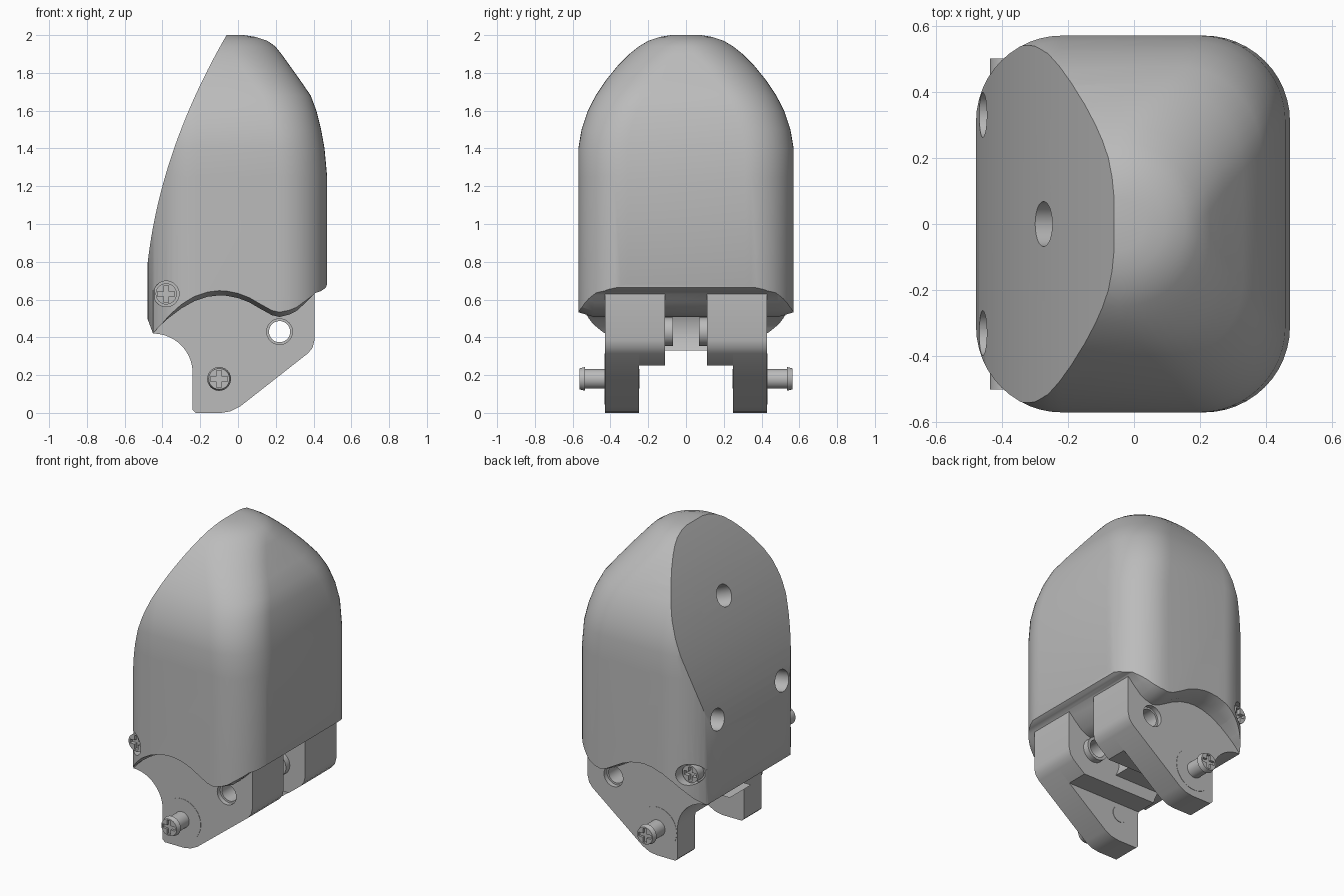
import bpy, bmesh, math
from mathutils import Vector

old = bpy.data.objects.get("Cube")
if old:
    bpy.data.objects.remove(old, do_unlink=True)

grey = bpy.data.materials.new("matte grey")
grey.use_nodes = True
grey.diffuse_color = (0.5, 0.5, 0.5, 1)
grey.node_tree.nodes["Principled BSDF"].inputs["Base Color"].default_value = (0.5, 0.5, 0.5, 1)


def finish(name, bm):
    bmesh.ops.recalc_face_normals(bm, faces=bm.faces)
    mesh = bpy.data.meshes.new(name)
    bm.to_mesh(mesh)
    bm.free()
    mesh.materials.append(grey)
    ob = bpy.data.objects.new(name, mesh)
    bpy.context.collection.objects.link(ob)
    return ob


def loft(name, rings):
    bm = bmesh.new()
    loops = [[bm.verts.new(p) for p in ring] for ring in rings]
    n = len(loops[0])
    for a, b in zip(loops, loops[1:]):
        for i in range(n):
            j = (i + 1) % n
            bm.faces.new((a[i], a[j], b[j], b[i]))
    bm.faces.new(loops[0])
    bm.faces.new(loops[-1])
    return finish(name, bm)


def prism(name, pts, y0, y1, lift=0.0):
    return loft(name, [[(x, y0, z) for x, z in pts], [(x, y1, z + lift) for x, z in pts]])


def rod(name, start, end, r, r2=None, seg=40):
    start, end = Vector(start), Vector(end)
    rot = (end - start).to_track_quat('Z', 'Y')
    rings = []
    for p, rad in ((start, r), (end, r2 or r)):
        rings.append([p + rot @ Vector((rad * math.cos(2 * math.pi * i / seg),
                                        rad * math.sin(2 * math.pi * i / seg), 0))
                      for i in range(seg)])
    return loft(name, rings)


def cut(target, cutter):
    mod = target.modifiers.new("cut", 'BOOLEAN')
    mod.operation = 'DIFFERENCE'
    mod.solver = 'EXACT'
    mod.object = cutter
    bpy.context.view_layer.objects.active = target
    bpy.ops.object.modifier_apply(modifier=mod.name)
    bpy.data.objects.remove(cutter, do_unlink=True)


def cross_slot(target, x, z, y0, y1, size):
    a, b = size, size * 0.28
    plus = [(b, a), (-b, a), (-b, b), (-a, b), (-a, -b), (-b, -b),
            (-b, -a), (b, -a), (b, -b), (a, -b), (a, b), (b, b)]
    cut(target, prism("slot", [(x + u, z + v) for u, v in plus], y0, y1))


def arc(cx, cz, r, a0, a1, n=14):
    return [(cx + r * math.cos(math.radians(a0 + (a1 - a0) * i / n)),
             cz + r * math.sin(math.radians(a0 + (a1 - a0) * i / n))) for i in range(n + 1)]


# Shell: stacked rounded rectangles (height, half width, back limit)
levels = [(0.3, .57, .472), (1.25, .57, .472), (1.4, .57, .458), (1.5, .553, .44),
          (1.6, .52, .415), (1.68, .478, .385), (1.76, .425, .33), (1.84, .36, .273),
          (1.9, .3, .23), (1.94, .25, .198), (1.97, .2, .155), (1.99, .14, .095), (2.0, .08, .03)]
rings = []
for z, w, back in levels:
    r = min(0.26, w * 0.97)
    ring = []
    for sx, sy, a in ((1, 1, 0), (-1, 1, 90), (-1, -1, 180), (1, -1, 270)):
        cx = back - r if sx > 0 else -0.478 + r
        ring += [(x, y, z) for x, y in arc(cx, sy * (w - r), r, a, a + 90, 12)]
    rings.append(ring)
shell = loft("fingertip_shell", rings)

# Curved pad face sliced from the shell
pad = []
for i in range(29):
    t = 1.32 * i / 28
    pad.append((-0.48 + 0.109 * t + 0.1925 * t * t, 0.78 + t))
cut(shell, prism("pad_cutter", [(-0.9, 0.78)] + pad + [(-0.9, 2.1)], -0.8, 0.8))

# Wavy lower rim, with a chamfer along both sides
wave = [(.6, .75), (.475, .69), (.465, .663), (.44, .645), (.41, .635), (.36, .585),
        (.31, .54), (.27, .52), (.22, .508), (.18, .517), (.12, .55), (.06, .585),
        (0, .608), (-.06, .62), (-.1, .622), (-.16, .615), (-.23, .592), (-.3, .553),
        (-.37, .5), (-.42, .455), (-.45, .42), (-.48, .5), (-.6, .8)]
under = [(-.6, 0), (.6, 0)] + wave
cut(shell, prism("rim_cutter", under, -0.8, 0.8))
for s in (-1, 1):
    cut(shell, prism("chamfer_cutter", under, s * 0.49, s * 0.65, 0.05))

# Screw holes in the pad face, each with a recessed screw
for y, z in ((0, 1.57), (-.33, .94), (.33, .94)):
    t = z - 0.78
    p = Vector((-0.48 + 0.109 * t + 0.1925 * t * t, y, z))
    n = Vector((-1, 0, 0.109 + 0.385 * t)).normalized()
    cut(shell, rod("hole", p + n * 0.1, p - n * 0.16, 0.068))
    rod("pad_screw", p - n * 0.165, p - n * 0.13, 0.055)

# Side screws near the pad corners
for s in (-1, 1):
    cut(shell, rod("hole", (-.38, s * .7, .63), (-.38, s * .44, .63), 0.068))
    screw = rod("side_screw", (-.38, s * .43, .63), (-.38, s * .5, .63), 0.056)
    cross_slot(screw, -.38, .63, s * .475, s * .6, 0.045)

# Hinge bracket
concave = arc(-.45, .21, .21, 90, 0)
outline = concave + [(-.24, .015), (-.225, 0), (-.09, 0), (-.04, .008), (.01, .033),
                     (.37, .315), (.395, .345), (.405, .385), (.405, .645), (.34, .65), (-.45, .65)]
# trim the outline above a given height
def above(pts, h):
    out = []
    for (x0, z0), (x1, z1) in zip(pts, pts[1:] + pts[:1]):
        if z0 >= h:
            out.append((x0, z0))
        if (z0 - h) * (z1 - h) < 0:
            out.append((x0 + (x1 - x0) * (h - z0) / (z1 - z0), h))
    return out


# lower the hidden top so it stays inside the shell
pivot, hinge = (.22, .43), (-.1, .18)
for s in (-1, 1):
    side = "left" if s < 0 else "right"
    arm = prism(side + "_hinge_arm", outline, s * .25, s * .43)
    inner = prism(side + "_inner_lug", above(outline, 0.25), s * .11, s * .25)
    boss = rod(side + "_pivot_boss", (pivot[0], s * .11, pivot[1]), (pivot[0], s * .07, pivot[1]), .075)
    for part in (arm, inner, boss):
        cut(part, rod("bore", (pivot[0], s * .02, pivot[1]), (pivot[0], s * .6, pivot[1]), .056))
    cut(arm, rod("counterbore", (pivot[0], s * .4, pivot[1]), (pivot[0], s * .6, pivot[1]), .068))

    # Hinge pin with a flanged, cross-slotted head
    x, z = hinge
    rod(side + "_hinge_washer", (x, s * .42, z), (x, s * .432, z), .135)
    rod(side + "_hinge_pin", (x, s * .247, z), (x, s * .54, z), .052)
    head = rod(side + "_pin_head", (x, s * .535, z), (x, s * .565, z), .063, .055)
    cross_slot(head, x, z, s * .55, s * .6, 0.045)

# Centre web, hollowed around the pivot
web = above(concave + [(-.24, .1)], 0.33) + arc(.22, .43, .2, 210, 105) + [(.17, .65), (-.45, .65)]
prism("centre_web", web, -.11, .11)

# Smooth shading with crisp edges
bpy.ops.object.select_all(action='DESELECT')
for ob in bpy.context.scene.objects:
    if ob.type == 'MESH':
        ob.select_set(True)
        bpy.context.view_layer.objects.active = ob
bpy.ops.object.shade_smooth_by_angle(angle=math.radians(28))
